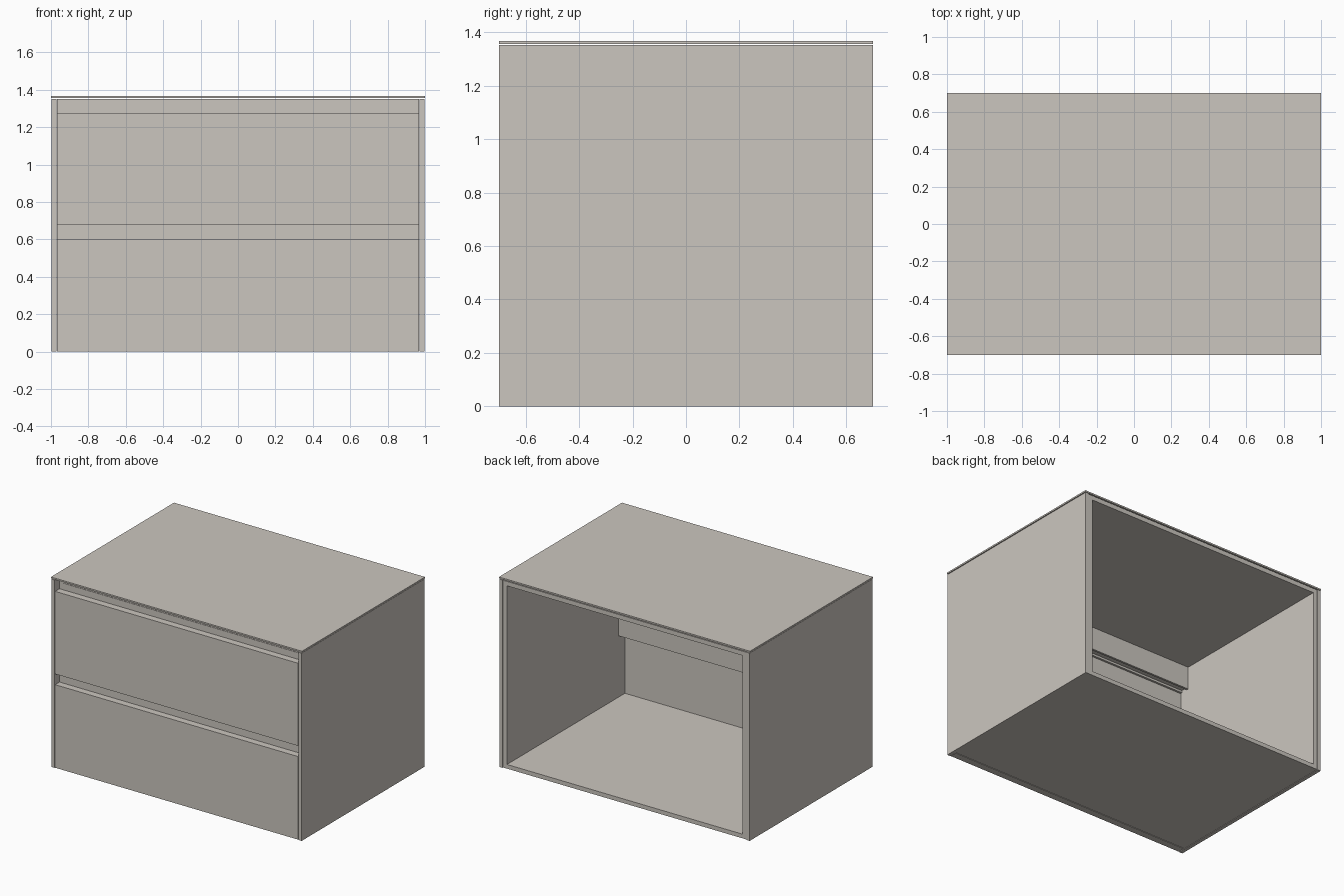
import bpy, bmesh

if "Cube" in bpy.data.objects:
    bpy.data.objects.remove(bpy.data.objects["Cube"])

mat = bpy.data.materials.new("warm_grey")
mat.diffuse_color = (0.60, 0.565, 0.52, 1)
mat.use_nodes = True
mat.node_tree.nodes["Principled BSDF"].inputs["Base Color"].default_value = mat.diffuse_color


def box(name, x0, x1, y0, y1, z0, z1):
    bm = bmesh.new()
    bmesh.ops.create_cube(bm, size=1)
    for v in bm.verts:
        v.co = ((x0 + x1) / 2 + v.co.x * (x1 - x0),
                (y0 + y1) / 2 + v.co.y * (y1 - y0),
                (z0 + z1) / 2 + v.co.z * (z1 - z0))
    me = bpy.data.meshes.new(name)
    bm.to_mesh(me)
    bm.free()
    me.materials.append(mat)
    ob = bpy.data.objects.new(name, me)
    bpy.context.collection.objects.link(ob)
    return ob


def rail(name, z0, z1):
    # hollow grip channel: closed on the front-top and back, with a lip below
    prof = [(-0.648, z1), (-0.57, z1), (-0.57, z0), (-0.585, z0),
            (-0.585, z0 + 0.015), (-0.633, z0 + 0.015), (-0.633, z0), (-0.648, z0)]
    bm = bmesh.new()
    f = bm.faces.new([bm.verts.new((-0.938, y, z)) for y, z in prof])
    r = bmesh.ops.extrude_face_region(bm, geom=[f])
    for v in r["geom"]:
        if isinstance(v, bmesh.types.BMVert):
            v.co.x = 0.938
    bmesh.ops.recalc_face_normals(bm, faces=bm.faces)
    me = bpy.data.meshes.new(name)
    bm.to_mesh(me)
    bm.free()
    me.materials.append(mat)
    bpy.context.collection.objects.link(bpy.data.objects.new(name, me))


# worktop and outer side panels
box("top_panel", -1, 1, -0.7, 0.7, 1.356, 1.367)
for s, side in ((-1, "left"), (1, "right")):
    a, b = sorted((s * 0.971, s * 0.997))
    box(side + "_outer_panel", a, b, -0.7, 0.7, 0, 1.352)
    a, b = sorted((s * 0.938, s * 0.969))
    box(side + "_carcass_side", a, b, -0.645, 0.697, 0.002, 1.35)

# carcass floor and ceiling; the back stays open
box("carcass_floor", -0.938, 0.938, -0.645, 0.697, 0.002, 0.032)
box("carcass_ceiling", -0.938, 0.938, -0.645, 0.697, 1.318, 1.35)

# drawer fronts
box("lower_drawer_front", -0.967, 0.967, -0.7, -0.65, 0.002, 0.60)
box("upper_drawer_front", -0.967, 0.967, -0.7, -0.65, 0.677, 1.272)

# recessed grip rails
rail("middle_grip_rail", 0.475, 0.70)
rail("top_grip_rail", 1.155, 1.318)
